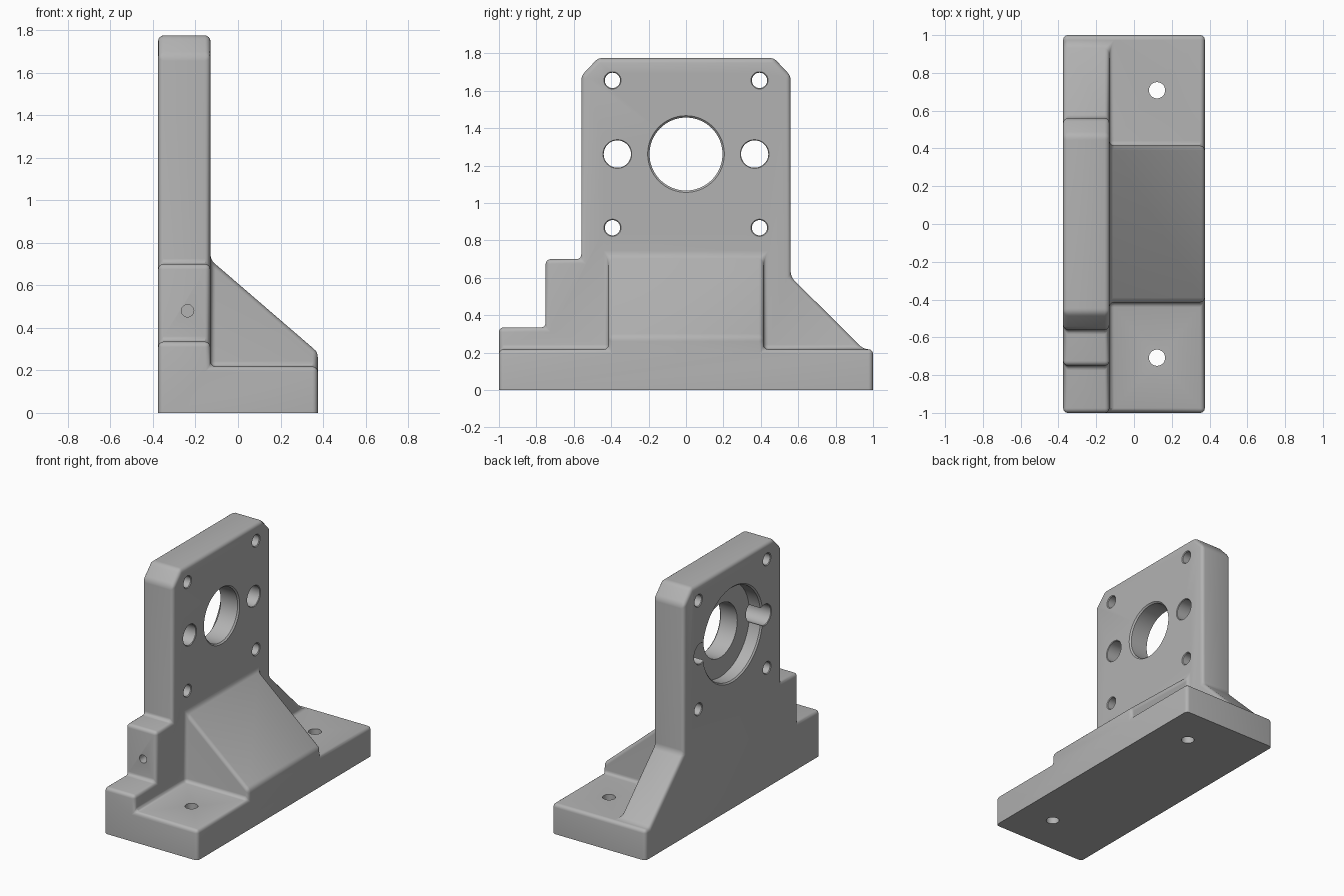
import bpy, bmesh, math
from mathutils import Matrix, Vector

cube = bpy.data.objects.get("Cube")
if cube:
    bpy.data.objects.remove(cube, do_unlink=True)

grey = bpy.data.materials.new("machined grey")
grey.use_nodes = True
colour = (0.45, 0.45, 0.45, 1)
grey.diffuse_color = colour
grey.node_tree.nodes["Principled BSDF"].inputs["Base Color"].default_value = colour


def make_object(name, bm):
    bmesh.ops.recalc_face_normals(bm, faces=bm.faces)
    mesh = bpy.data.meshes.new(name)
    bm.to_mesh(mesh)
    bm.free()
    mesh.materials.append(grey)
    obj = bpy.data.objects.new(name, mesh)
    bpy.context.collection.objects.link(obj)
    return obj


def prism(name, outline, direction):
    """Extrude a closed outline along a vector."""
    bm = bmesh.new()
    face = bm.faces.new([bm.verts.new(p) for p in outline])
    ext = bmesh.ops.extrude_face_region(bm, geom=[face])
    moved = [v for v in ext["geom"] if isinstance(v, bmesh.types.BMVert)]
    bmesh.ops.translate(bm, verts=moved, vec=direction)
    return make_object(name, bm)


def lathe(name, profile, axis, centre, sides=48):
    """Solid of revolution from (position, radius) pairs along an axis."""
    bm = bmesh.new()
    turn = Vector((0, 0, 1)).rotation_difference(Vector(axis)).to_matrix()
    rings = []
    for pos, r in profile:
        ring = []
        for i in range(sides):
            a = math.tau * i / sides
            p = turn @ Vector((r * math.cos(a), r * math.sin(a), pos))
            ring.append(bm.verts.new(p + Vector(centre)))
        rings.append(ring)
    for a, b in zip(rings, rings[1:]):
        for i in range(sides):
            j = (i + 1) % sides
            bm.faces.new((a[i], a[j], b[j], b[i]))
    bm.faces.new(rings[0])
    bm.faces.new(rings[-1])
    return make_object(name, bm)


def combine(target, tool, operation):
    mod = target.modifiers.new(tool.name, "BOOLEAN")
    mod.operation, mod.solver, mod.object = operation, "EXACT", tool
    bpy.context.view_layer.objects.active = target
    bpy.ops.object.modifier_apply(modifier=mod.name)
    bpy.data.objects.remove(tool, do_unlink=True)


def bore(a, b, r, c=0.01):
    """Through-hole profile with a small chamfer at both mouths."""
    return [(a - c, r + 2 * c), (a + c, r), (b - c, r), (b + c, r + 2 * c)]


BACK, FACE, FRONT, BASE = -0.375, -0.13, 0.375, 0.218

# Upright plate with stepped side, sloped side and clipped top corners
plate = [(-1, 0), (1, 0), (1, BASE), (0.95, BASE), (0.56, 0.605), (0.56, 1.68),
         (0.47, 1.775), (-0.47, 1.775), (-0.56, 1.68), (-0.56, 0.7),
         (-0.75, 0.7), (-0.75, 0.335), (-1, 0.335)]
bracket = prism("mounting_bracket", [(BACK, y, z) for y, z in plate],
                (FACE - BACK, 0, 0))

# Base slab and sloped central gusset
slab = [(-0.2, 0), (FRONT, 0), (FRONT, BASE), (-0.2, BASE)]
combine(bracket, prism("base", [(x, -1, z) for x, z in slab], (0, 2, 0)), "UNION")
rib = [(-0.2, 0.1), (FRONT, 0.1), (FRONT, 0.285), (FACE, 0.72), (-0.2, 0.72)]
combine(bracket, prism("gusset", [(x, -0.415, z) for x, z in rib], (0, 0.83, 0)), "UNION")

# Round every edge except those on the underside
bm = bmesh.new()
bm.from_mesh(bracket.data)
bmesh.ops.remove_doubles(bm, verts=bm.verts, dist=0.0005)
bmesh.ops.dissolve_limit(bm, angle_limit=0.02, verts=bm.verts, edges=bm.edges)
edges = [e for e in bm.edges if max(v.co.z for v in e.verts) > 0.01
         and e.calc_face_angle(0) > 0.1]
bmesh.ops.bevel(bm, geom=edges, offset=0.025, segments=4, profile=0.5,
                affect="EDGES", clamp_overlap=True)
bm.to_mesh(bracket.data)
bm.free()

# Centre bore with a counterbore at the back
AXIS_Z = 1.262
centre_bore = [(BACK - 0.01, 0.355), (BACK + 0.01, 0.335), (-0.275, 0.335),
               (-0.275, 0.195), (FACE - 0.01, 0.195), (FACE + 0.01, 0.215)]
combine(bracket, lathe("centre_bore", centre_bore, (1, 0, 0), (0, 0, AXIS_Z), 96),
        "DIFFERENCE")

for s in (-1, 1):
    # Side bores, corner screw holes and base bolt holes
    combine(bracket, lathe("side_bore", bore(BACK, FACE, 0.073, 0.004), (1, 0, 0),
                           (0, s * 0.367, AXIS_Z)), "DIFFERENCE")
    for dz in (-0.394, 0.394):
        combine(bracket, lathe("screw_hole", bore(BACK, FACE, 0.041, 0.005), (1, 0, 0),
                               (0, s * 0.393, AXIS_Z + dz), 32), "DIFFERENCE")
    combine(bracket, lathe("bolt_hole", [(-0.1, 0.043), (0.4, 0.043)], (0, 0, 1),
                           (0.122, s * 0.708, 0), 32), "DIFFERENCE")

# Blind hole in the stepped end
combine(bracket, lathe("end_hole", [(-0.8, 0.029), (-0.5, 0.029)], (0, 1, 0),
                       (-0.237, 0, 0.48), 32), "DIFFERENCE")

bpy.ops.object.select_all(action="DESELECT")
bracket.select_set(True)
bpy.context.view_layer.objects.active = bracket
bpy.ops.object.shade_smooth_by_angle(angle=math.radians(30))
